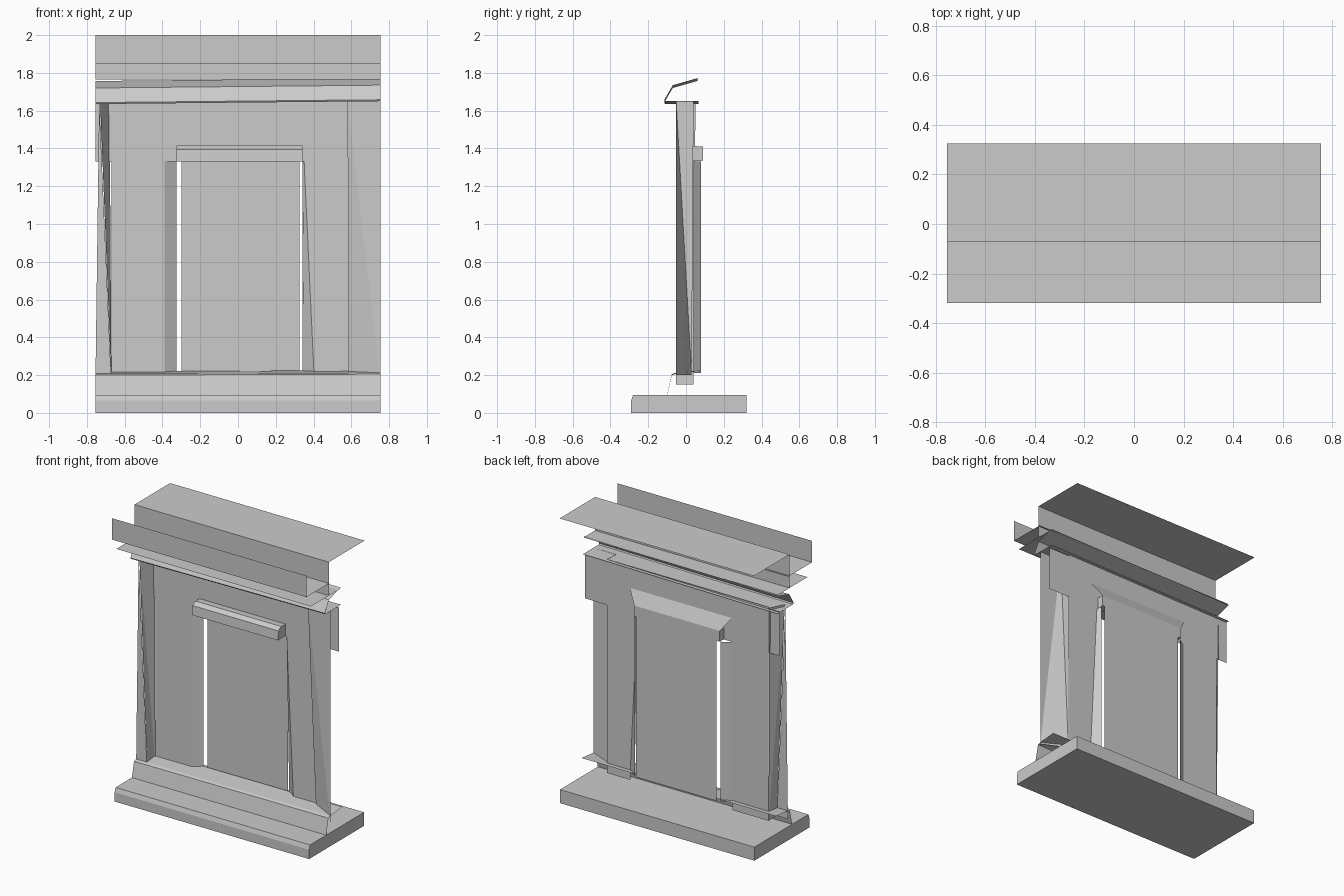
import bpy

W = 0.755  # half width


def mesh(name, verts, faces):
    me = bpy.data.meshes.new(name)
    me.from_pydata(verts, [], faces)
    me.update()
    ob = bpy.data.objects.new(name, me)
    bpy.context.collection.objects.link(ob)
    return ob


def moulding(name, profile, x0=-W, x1=W, tilt=0.0, closed=False):
    """Sweep a (y, z) profile along x; tilt lifts the right end."""
    n = len(profile)
    verts = [(x0, y, z) for y, z in profile] + [(x1, y, z + tilt) for y, z in profile]
    faces = [(i, (i + 1) % n, n + (i + 1) % n, n + i) for i in range(n if closed else n - 1)]
    if closed:
        faces += [tuple(reversed(range(n))), tuple(range(n, 2 * n))]
    return mesh(name, verts, faces)


def panel(name, y, outline):
    """Flat upright sheet from an (x, z) outline."""
    return mesh(name, [(x, y, z) for x, z in outline], [tuple(range(len(outline)))])


# base slab with a slightly chamfered front lip
moulding("base_slab", [(-0.29, 0), (0.32, 0), (0.32, 0.095), (-0.28, 0.095), (-0.29, 0.065)], closed=True)

# plinth and its ledge
moulding("plinth", [(-0.10, 0.09), (-0.075, 0.20), (-0.055, 0.207), (0.08, 0.22)], tilt=0.005)

# wall around the door opening
panel("wall", 0.04, [(-0.67, 0.15), (-0.39, 0.15), (-0.39, 1.33), (0.35, 1.33),
                     (0.405, 0.15), (0.585, 0.15), (0.585, 1.65), (-0.67, 1.65)])

# pilaster top plates
for side, inner in ((-1, 0.67), (1, 0.585)):
    panel("pilaster_top_plate", 0.04, [(side * W, 1.33), (side * inner, 1.33),
                                       (side * inner, 1.64), (side * W, 1.64)])

# tapering pilaster fronts
panel("pilaster_front_left", -0.052, [(-0.735, 1.65), (-0.755, 0.15), (-0.67, 0.15)])
panel("pilaster_front_right", -0.052, [(0.58, 1.65), (0.755, 0.15), (W, 1.65)])

# pilaster returns to the wall
mesh("pilaster_return_left",
     [(-0.73, -0.052, 1.65), (-0.68, 0.05, 1.65), (-0.67, 0.04, 0.15), (-0.67, -0.052, 0.15)],
     [(0, 1, 2), (0, 2, 3)])
mesh("pilaster_return_right",
     [(0.58, -0.052, 1.65), (0.585, 0.04, 1.65), (0.585, 0.03, 0.2), (0.755, -0.052, 0.2)],
     [(0, 1, 2), (0, 2, 3)])

# door leaf and splayed jambs
panel("door_leaf", 0.09, [(-0.30, 0.21), (0.325, 0.21), (0.325, 1.41), (-0.30, 1.41)])
for name, top, bottom, inner in (("jamb_left", -0.39, -0.39, -0.325), ("jamb_right", 0.35, 0.405, 0.342)):
    mesh(name, [(top, 0.04, 1.33), (bottom, 0.04, 0.21), (inner, 0.08, 0.21), (inner, 0.08, 1.33)],
         [(0, 1, 2, 3)])

# splayed door head behind the wall
mesh("door_head_splay", [(-0.39, 0.045, 1.50), (0.405, 0.045, 1.50), (0.34, 0.09, 1.41), (-0.325, 0.09, 1.41)],
     [(0, 1, 2, 3)])

# hood over the door
moulding("door_hood", [(-0.045, 1.33), (0.09, 1.335), (0.09, 1.41), (-0.01, 1.415), (-0.04, 1.395)],
         -0.325, 0.342, closed=True)

# lower cornice
moulding("lower_cornice", [(0.06, 1.757), (-0.07, 1.72), (-0.115, 1.643), (-0.11, 1.635), (0.065, 1.635)],
         tilt=0.015)

# upper cornice: shelf, soffit, fascia, attic riser and top
moulding("cornice_shelf", [(-0.27, 1.765), (0.06, 1.765)])
moulding("cornice_fascia", [(-0.32, 2.0), (-0.32, 1.85), (-0.06, 1.85)])
moulding("attic", [(-0.07, 1.765), (-0.07, 2.0), (0.325, 2.0)])
